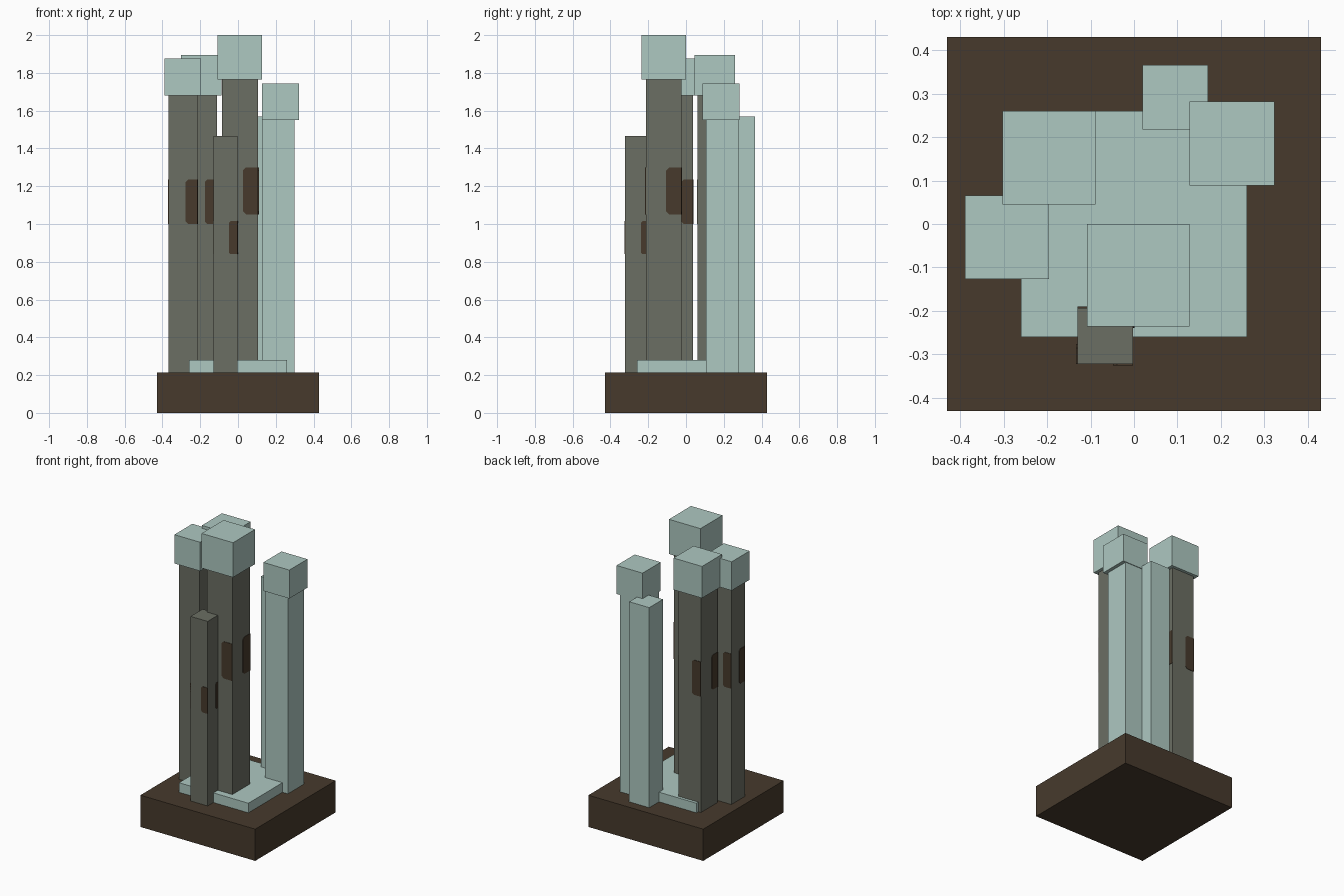
import bpy, bmesh
from mathutils import Vector

cube = bpy.data.objects.get("Cube")
if cube:
    bpy.data.objects.remove(cube, do_unlink=True)


def material(name, srgb):
    lin = [((c / 255 + 0.055) / 1.055) ** 2.4 for c in srgb] + [1.0]
    m = bpy.data.materials.new(name)
    m.use_nodes = True
    m.diffuse_color = lin
    bsdf = m.node_tree.nodes["Principled BSDF"]
    bsdf.inputs["Base Color"].default_value = lin
    bsdf.inputs["Roughness"].default_value = 0.9
    return m


PALE = material("pale_green", (174, 200, 193))
GREY = material("stone_grey", (107, 110, 99))
BROWN = material("dark_brown", (71, 58, 44))


def finish(name, bm, mat):
    bmesh.ops.recalc_face_normals(bm, faces=bm.faces)
    mesh = bpy.data.meshes.new(name)
    bm.to_mesh(mesh)
    bm.free()
    mesh.materials.append(mat)
    obj = bpy.data.objects.new(name, mesh)
    bpy.context.collection.objects.link(obj)
    return obj


def box(name, x, y, z, mat):
    """Box from (min, max) ranges on each axis."""
    bm = bmesh.new()
    bmesh.ops.create_cube(bm, size=1)
    for v in bm.verts:
        for i, (lo, hi) in enumerate((x, y, z)):
            v.co[i] = (lo + hi) / 2 + v.co[i] * (hi - lo)
    return finish(name, bm, mat)


def windows(name, x, y, z, width):
    """A thin chamfered plate at the right-hand edge of each side."""
    bm = bmesh.new()
    centre = Vector(((x[0] + x[1]) / 2, (y[0] + y[1]) / 2, 0))
    half = ((x[1] - x[0]) / 2, (y[1] - y[0]) / 2)
    c = width * 0.2
    for nx, ny in ((0, -1), (1, 0), (0, 1), (-1, 0)):
        n, t = Vector((nx, ny, 0)), Vector((-ny, nx, 0))
        hn, ht = (half[0], half[1]) if nx else (half[1], half[0])
        lo, hi = ht - width, ht
        outline = [(lo + c, z[0]), (hi, z[0]), (hi, z[1]),
                   (lo + c, z[1]), (lo, z[1] - c), (lo, z[0] + c)]
        rings = [[bm.verts.new(centre + n * (hn + d) + t * u + Vector((0, 0, h)))
                  for u, h in outline] for d in (-0.002, 0.003)]
        bm.faces.new(rings[0][::-1])
        bm.faces.new(rings[1])
        for i in range(6):
            j = (i + 1) % 6
            bm.faces.new((rings[0][i], rings[0][j], rings[1][j], rings[1][i]))
    return finish(name, bm, BROWN)


# Plinth and inner slab
FLOOR = 0.215
box("base", (-0.43, 0.43), (-0.43, 0.43), (0, FLOOR), BROWN)
box("slab", (-0.26, 0.26), (-0.26, 0.26), (FLOOR, 0.28), PALE)

# Columns: name, x range, y range, top, material, window (z range, width)
columns = [
    ("centre_column", (-0.085, 0.107), (-0.213, -0.025), 1.77, GREY, ((1.05, 1.30), 0.08)),
    ("right_column", (-0.367, -0.215), (-0.105, 0.038), 1.69, GREY, ((1.0, 1.235), 0.062)),
    ("back_right_column", (-0.28, -0.11), (0.062, 0.24), 1.69, GREY, ((1.0, 1.235), 0.066)),
    ("short_front_column", (-0.13, -0.002), (-0.322, -0.193), 1.465, GREY, ((0.84, 1.015), 0.046)),
    ("left_column", (0.13, 0.30), (0.105, 0.278), 1.56, PALE, None),
    ("short_back_column", (0.02, 0.17), (0.217, 0.365), 1.57, PALE, None),
]
for name, x, y, top, mat, win in columns:
    box(name, x, y, (FLOOR, top), mat)
    if win:
        windows(name.replace("column", "windows"), x, y, *win)

# Overhanging capitals
box("centre_cap", (-0.108, 0.128), (-0.236, 0.0), (1.765, 2.0), PALE)
box("right_cap", (-0.388, -0.195), (-0.127, 0.065), (1.68, 1.875), PALE)
box("back_right_cap", (-0.302, -0.088), (0.045, 0.26), (1.68, 1.895), PALE)
box("left_cap", (0.128, 0.323), (0.088, 0.282), (1.55, 1.743), PALE)
